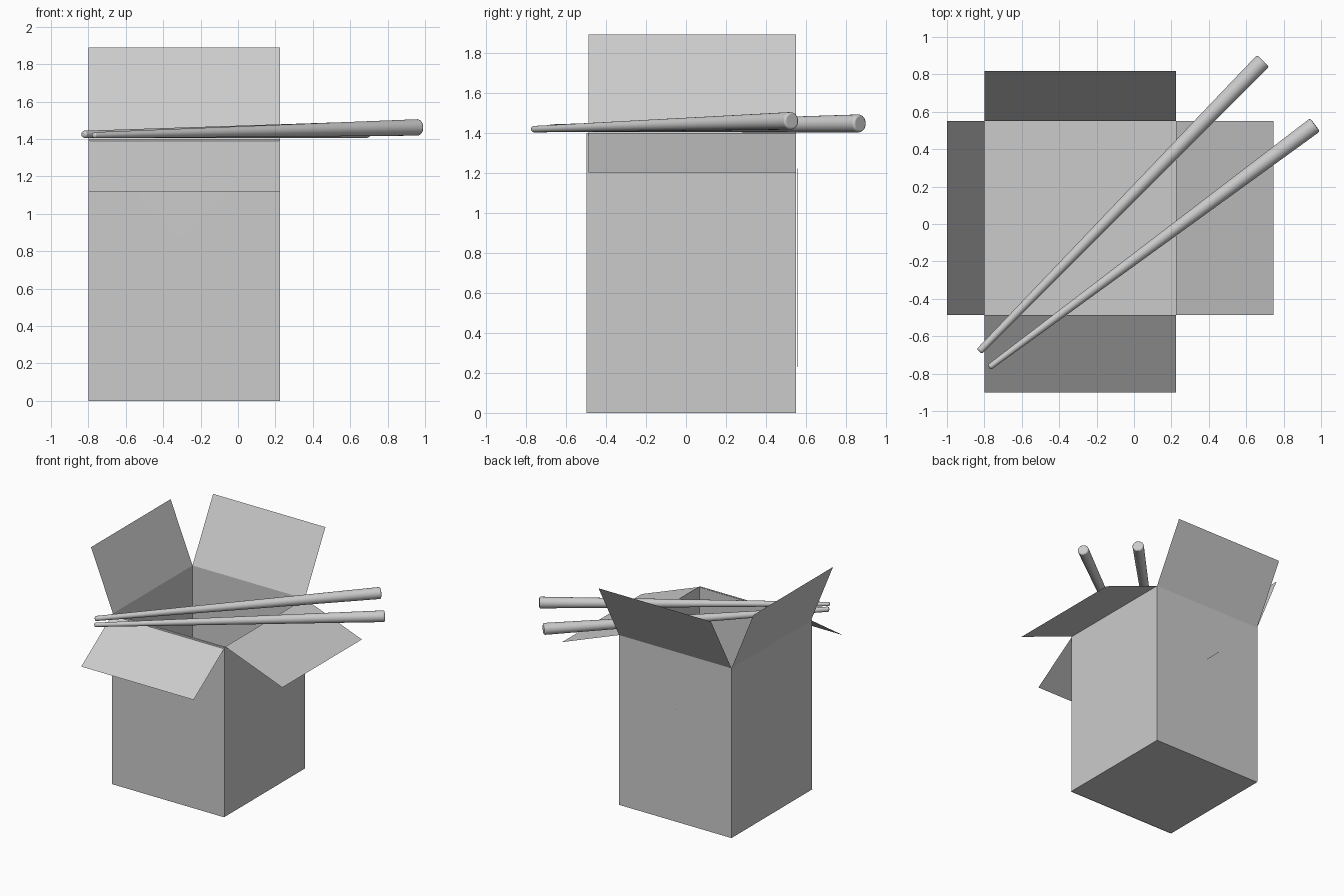
import bpy
import bmesh
from mathutils import Vector

if "Cube" in bpy.data.objects:
    bpy.data.objects.remove(bpy.data.objects["Cube"])

X0, X1 = -0.80, 0.225      # box sides
Y0, Y1 = -0.487, 0.55      # flap hinges
YF = -0.498                # front wall
H = 1.40                   # rim height


def sheet(name, pts):
    """One flat piece of folded card."""
    mesh = bpy.data.meshes.new(name)
    mesh.from_pydata(pts, [], [tuple(range(len(pts)))])
    obj = bpy.data.objects.new(name, mesh)
    bpy.context.collection.objects.link(obj)
    return obj


def stick(name, tip, butt, r_tip, r_butt):
    """Tapered round chopstick with softened ends."""
    a, b = Vector(tip), Vector(butt)
    d = b - a
    bpy.ops.mesh.primitive_cone_add(vertices=24, radius1=r_tip, radius2=r_butt,
                                    depth=d.length, location=(a + b) / 2,
                                    rotation=d.to_track_quat('Z', 'Y').to_euler())
    obj = bpy.context.object
    obj.name = name
    bevel = obj.modifiers.new("soft_ends", 'BEVEL')
    bevel.width = 0.01
    bevel.segments = 2
    bevel.limit_method = 'ANGLE'
    bevel.angle_limit = 1.0
    bpy.ops.object.shade_smooth_by_angle()


# Box body
sheet("floor", [(X0, YF, 0), (X0, Y1, 0), (X1, Y1, 0), (X1, YF, 0)])
sheet("front_wall", [(X0, YF, 0), (X1, YF, 0), (X1, YF, H), (X0, YF, H)])
sheet("back_wall", [(X1, Y1, 0), (X0, Y1, 0), (X0, Y1, H), (X1, Y1, H)])
sheet("left_wall", [(X0, Y1, 0), (X0, YF, 0), (X0, YF, H), (X0, Y1, H)])
sheet("right_wall", [(X1, YF, 0), (X1, Y1, 0), (X1, Y1, H), (X1, YF, H)])

# Triangular folds lying on the front
sheet("front_lower_fold", [(X0, -0.503, 0), (X1, -0.503, 0), (-0.305, -0.503, 0.50)])
sheet("front_upper_fold", [(X1, -0.503, H), (X0, -0.503, H), (-0.325, -0.506, 0.865)])

# Triangular side folds overlapping on the back
sheet("back_inner_fold", [(X1, 0.552, 0), (-0.44, 0.553, 0.775), (X1, 0.552, H)])
sheet("back_outer_fold", [(X0, 0.556, 0), (X0, 0.556, H), (-0.14, 0.559, 0.79)])

# Open flaps
sheet("front_flap", [(X0, Y0, H), (X0, -0.90, 1.12), (X1, -0.90, 1.12), (X1, Y0, H)])
sheet("back_flap", [(X0, Y1, H), (X1, Y1, H), (X1, 0.818, 1.888), (X0, 0.818, 1.888)])
sheet("left_flap", [(X0, Y0, H), (X0, Y1, H), (-1.0, Y1, 1.893), (-1.0, Y0, 1.893)])
sheet("right_flap", [(X1, Y1, H), (X1, Y0, H), (0.745, Y0, 1.203), (0.745, Y1, 1.203)])

# Chopsticks resting on the rim
stick("chopstick_back", (-0.828, -0.682, 1.425), (0.69, 0.872, 1.449), 0.019, 0.045)
stick("chopstick_front", (-0.775, -0.767, 1.420), (0.968, 0.53, 1.462), 0.016, 0.044)
